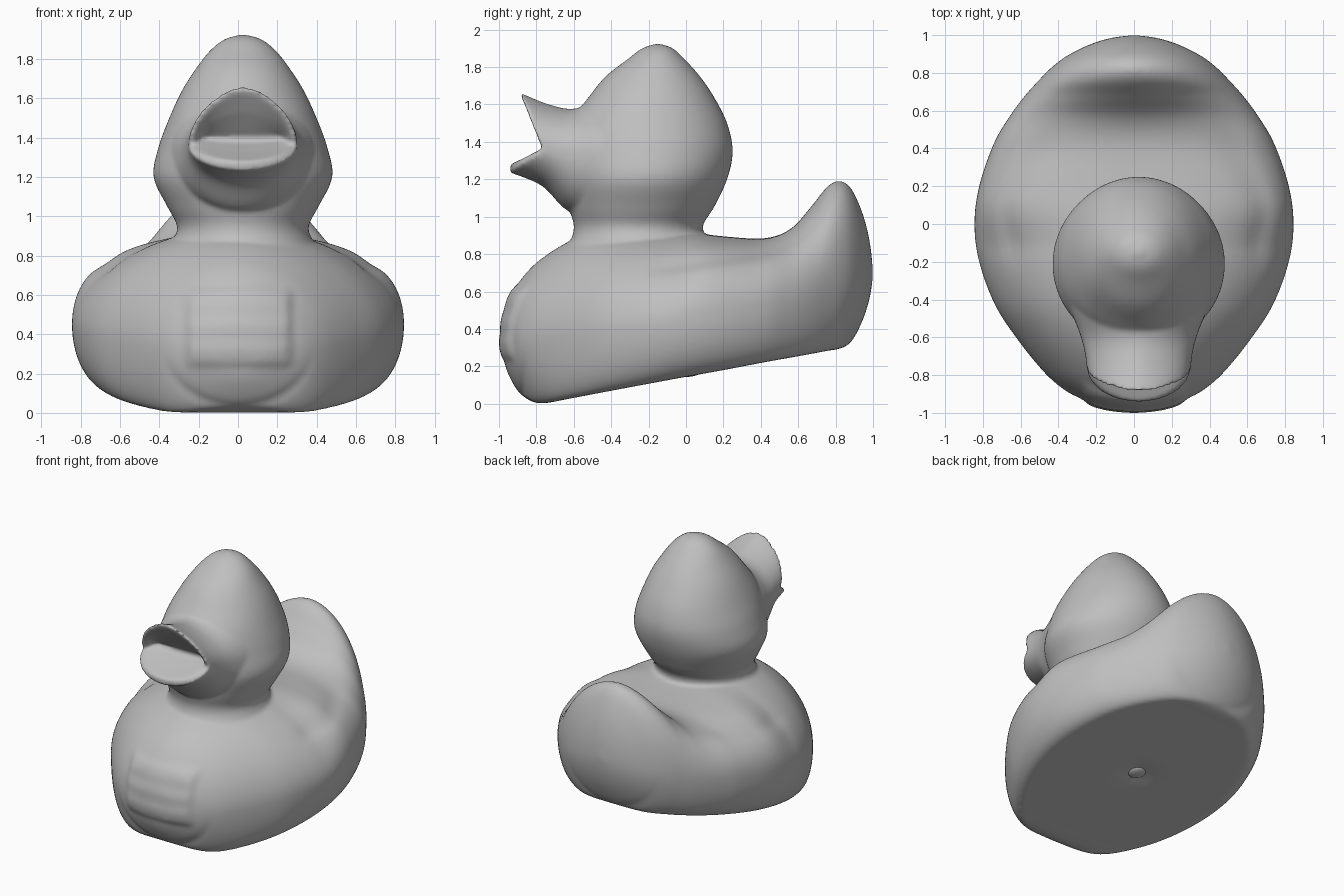
import bpy, bmesh, math
from mathutils import Vector

if "Cube" in bpy.data.objects:
    bpy.data.objects.remove(bpy.data.objects["Cube"])

grey = bpy.data.materials.new("soft grey")
grey.diffuse_color = (0.52, 0.52, 0.52, 1)
grey.use_nodes = True
grey.node_tree.nodes["Principled BSDF"].inputs["Base Color"].default_value = grey.diffuse_color


def spline(rows, steps):
    """Smooth rows of numbers with a Catmull-Rom curve."""
    out = []
    for i in range(len(rows) - 1):
        p0, p1, p2 = rows[max(i - 1, 0)], rows[i], rows[i + 1]
        p3 = rows[min(i + 2, len(rows) - 1)]
        for k in range(steps):
            t = k / steps
            out.append([0.5 * (2 * b + (c - a) * t + (2 * a - 5 * b + 4 * c - d) * t * t
                               + (3 * b - a - 3 * c + d) * t ** 3)
                        for a, b, c, d in zip(p0, p1, p2, p3)])
    return out + [list(rows[-1])]


def loft(name, rings):
    """Skin a list of closed rings and cap both ends."""
    bm = bmesh.new()
    loops = [[bm.verts.new(p) for p in ring] for ring in rings]
    n = len(loops[0])
    for a, b in zip(loops, loops[1:]):
        for i in range(n):
            j = (i + 1) % n
            bm.faces.new((a[i], a[j], b[j], b[i]))
    bm.faces.new(loops[0])
    bm.faces.new(loops[-1])
    bmesh.ops.remove_doubles(bm, verts=bm.verts, dist=0.0005)
    bmesh.ops.recalc_face_normals(bm, faces=bm.faces)
    mesh = bpy.data.meshes.new(name)
    bm.to_mesh(mesh)
    bm.free()
    mesh.materials.append(grey)
    ob = bpy.data.objects.new(name, mesh)
    bpy.context.collection.objects.link(ob)
    return ob


def power(v, e):
    return math.copysign(abs(v) ** e, v)


def ramp(v, lo, hi):
    t = min(max((v - lo) / (hi - lo), 0), 1)
    return t * t * (3 - 2 * t)


def band(v, lo, hi, soft):
    return ramp(v, lo - soft, lo) * (1 - ramp(v, hi, hi + soft))


# Body with upturned tail: y, half width, bottom, widest height, top
body_rows = [
    (-.98, .004, .33, .335, .34), (-.965, .15, .2, .34, .47), (-.92, .29, .1, .34, .60),
    (-.87, .38, .04, .34, .68), (-.78, .48, .002, .35, .77), (-.62, .61, .028, .37, .87),
    (-.43, .735, .064, .40, .93), (-.2, .82, .107, .43, .945), (0, .845, .144, .45, .92),
    (.2, .82, .18, .47, .895), (.42, .745, .222, .5, .885), (.56, .665, .247, .54, .935),
    (.67, .585, .267, .58, 1.055), (.76, .505, .284, .61, 1.165), (.83, .435, .297, .63, 1.19),
    (.89, .355, .34, .65, 1.14), (.95, .235, .46, .67, 1.0), (.985, .12, .58, .69, .85),
    (1.0, .004, .69, .695, .70)]
body_rings = []
for y, w, zb, zm, zt in spline(body_rows, 5):
    ring = []
    # Half width of the flat oval underside
    flat = min(.67 * math.sqrt(max(1 - (y / .87) ** 2, 0)), .85 * w)
    for k in range(96):
        a = 2 * math.pi * k / 96
        if k <= 48:
            # Sloping shoulders in front, fuller wings behind
            e = 2 / (1.88 + .65 * band(y, .15, .42, .3))
            p = Vector((w * power(math.cos(a), e), y, zm + (zt - zm) * max(math.sin(a), 0) ** e))
        else:
            t = (k - 48) / 48
            u = 2 * min(t, 1 - t)
            if u < .6:
                q = u / .6 * math.pi / 2
                x, z = flat + (w - flat) * math.cos(q), zm - (zm - zb) * math.sin(q)
            else:
                x, z = flat * (1 - u) / .4, zb
                # Dimple around the plug
                z += .02 * math.exp(-(x * x + (y - .03) ** 2) / .01)
            p = Vector((-x if t < .5 else x, y, z))
        # Wing fold along each flank
        fold = math.exp(-((p.z - .755 - .15 * y) / .04) ** 2) * band(y, -.05, .35, .25)
        p.x -= math.copysign(.006, p.x) * fold
        p.z -= .012 * fold
        # Plain raised panel on the chest, in three soft strips
        if y < -.6:
            panel = band(p.x, -.23, .24, .05) * band(p.z, .27, .6, .05)
            strips = .9 + .1 * math.cos((p.z - .32) * 2 * math.pi / .12)
            p.y -= .022 * panel * strips
        ring.append(p)
    body_rings.append(ring)
body = loft("body", body_rings)

# Head and neck: z, front y, back y, half width
head_rows = [
    (.76, -.70, .22, .44), (.87, -.62, .12, .36), (.95, -.6, .09, .335), (1.05, -.625, .15, .385),
    (1.2, -.65, .22, .455), (1.35, -.65, .25, .43), (1.5, -.62, .22, .375), (1.64, -.52, .15, .31),
    (1.75, -.43, .075, .24), (1.84, -.315, -.005, .17), (1.9, -.235, -.07, .095),
    (1.925, -.16, -.14, .01)]
head_rings = []
for z, yf, yb, w in spline(head_rows, 5):
    yc, ry = (yf + yb) / 2, (yb - yf) / 2
    head_rings.append([Vector((.025 + w * math.cos(a), yc + ry * math.sin(a), z))
                       for a in [2 * math.pi * k / 72 for k in range(72)]])
head = loft("head", head_rings)

# Open beak: y at top, side, bottom; half width; z at top, side, bottom
beak_rows = [
    (-.22, -.22, -.25, .43, 1.70, 1.28, 1.0), (-.44, -.42, -.45, .375, 1.63, 1.29, 1.0),
    (-.60, -.57, -.63, .315, 1.577, 1.32, 1.03),
    (-.74, -.68, -.77, .285, 1.603, 1.35, 1.165), (-.89, -.775, -.94, .275, 1.665, 1.36, 1.236)]
inner_rows = [
    (-.875, -.765, -.94, .245, 1.628, 1.365, 1.28),
    (-.81, -.735, -.83, .225, 1.53, 1.385, 1.325),
    (-.73, -.70, -.72, .2, 1.43, 1.40, 1.375)]
beak_rings = []
for yt, ym, yb, w, zt, zm, zb in spline(beak_rows, 5) + inner_rows:
    ring = []
    arch = 1 + .3 * ramp(-yt, .5, .75)
    for k in range(64):
        a = 2 * math.pi * k / 64
        s = math.sin(a)
        y_end, z_end = (yt, zt) if s >= 0 else (yb, zb)
        x = power(math.cos(a), arch if s > 0 else 1)
        ring.append(Vector((.025 + w * x, ym + (y_end - ym) * abs(s),
                            zm + (z_end - zm) * abs(s))))
    beak_rings.append(ring)
beak = loft("beak", beak_rings)

# Fuse body, head and beak into one softly blended moulding
bpy.ops.object.select_all(action='DESELECT')
for ob in (body, head, beak):
    ob.select_set(True)
bpy.context.view_layer.objects.active = body
bpy.ops.object.join()
body.name = "duck_moulding"
remesh = body.modifiers.new("fuse", 'REMESH')
remesh.mode = 'VOXEL'
remesh.voxel_size = .012
remesh.use_smooth_shade = True
soften = body.modifiers.new("soften", 'SMOOTH')
soften.factor = .5
soften.iterations = 10

# Small plug, nearly flush with the sloping underside
bpy.ops.mesh.primitive_uv_sphere_add(segments=24, ring_count=12, radius=1, location=(0, .03, .168),
                                     rotation=(math.atan(.18), 0, 0))
plug = bpy.context.object
plug.name = "plug"
plug.scale = (.06, .06, .022)
plug.data.materials.append(grey)
bpy.ops.object.shade_smooth_by_angle()
